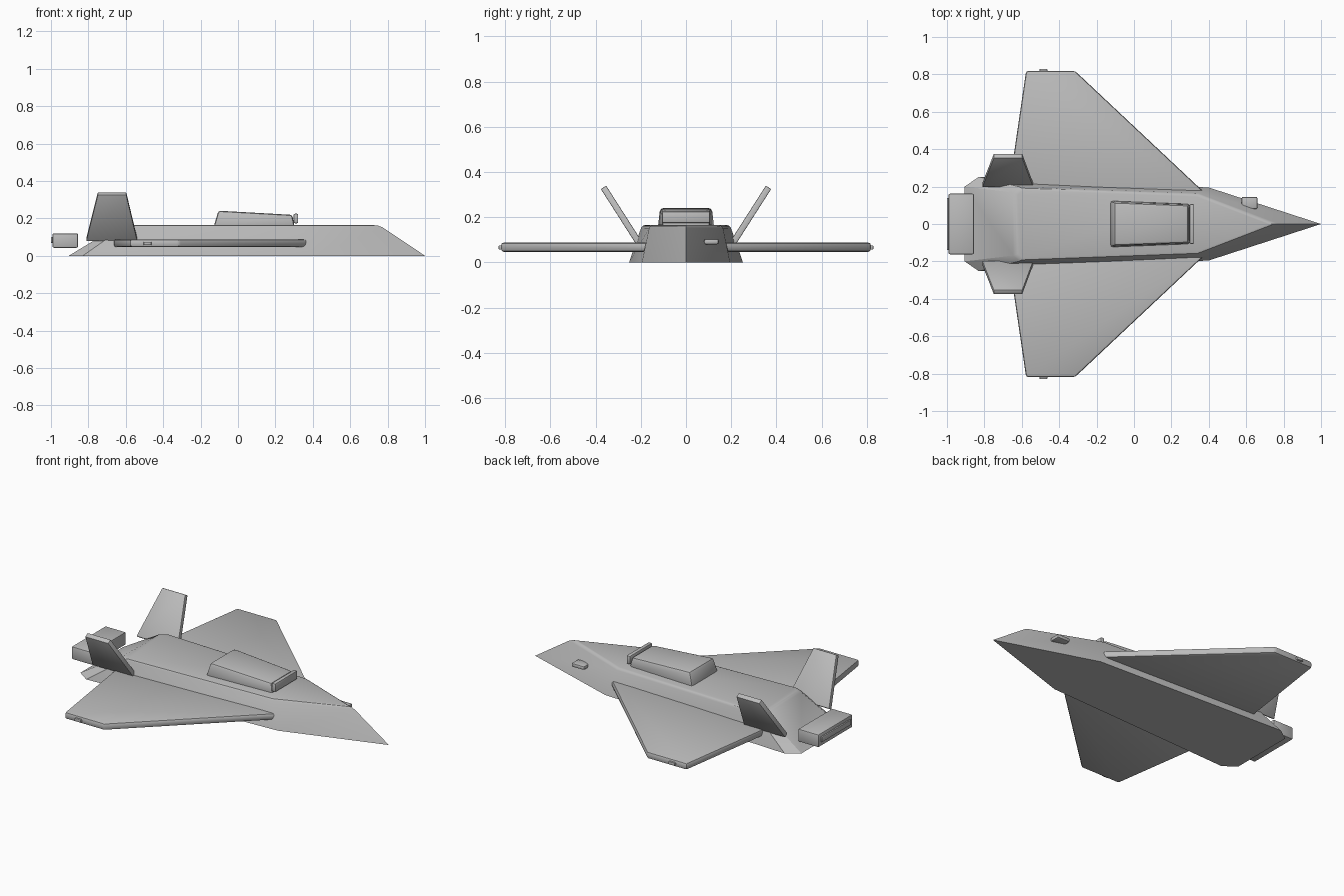
import bpy, bmesh
from mathutils import Vector

if "Cube" in bpy.data.objects:
    bpy.data.objects.remove(bpy.data.objects["Cube"])

grey = bpy.data.materials.new("hull grey")
grey.diffuse_color = (0.5, 0.5, 0.5, 1)
grey.use_nodes = True
grey.node_tree.nodes["Principled BSDF"].inputs["Base Color"].default_value = grey.diffuse_color


def loft(name, lower, upper, bevel=0.0, min_z=None, segments=2):
    """Closed solid between two matching outlines, with rounded edges."""
    bm = bmesh.new()
    lo = [bm.verts.new(p) for p in lower]
    up = [bm.verts.new(p) for p in upper]
    n = len(lo)
    bm.faces.new(lo)
    bm.faces.new(up)
    for i in range(n):
        j = (i + 1) % n
        bm.faces.new((lo[i], lo[j], up[j], up[i]))
    bmesh.ops.recalc_face_normals(bm, faces=bm.faces)
    if bevel:
        edges = [e for e in bm.edges
                 if min_z is None or all(v.co.z > min_z for v in e.verts)]
        bmesh.ops.bevel(bm, geom=edges, offset=bevel, segments=segments,
                        profile=0.5, affect='EDGES', clamp_overlap=True)
    mesh = bpy.data.meshes.new(name)
    bm.to_mesh(mesh)
    bm.free()
    obj = bpy.data.objects.new(name, mesh)
    bpy.context.collection.objects.link(obj)
    mesh.materials.append(grey)
    bpy.ops.object.select_all(action='DESELECT')
    obj.select_set(True)
    bpy.context.view_layer.objects.active = obj
    bpy.ops.object.shade_smooth_by_angle()
    return obj


def box(name, x0, x1, y0, y1, z0, z1, bevel):
    base = [(x0, y0), (x1, y0), (x1, y1), (x0, y1)]
    return loft(name, [(x, y, z0) for x, y in base],
                [(x, y, z1) for x, y in base], bevel)


def symmetric(half, z):
    """Outline from a nose point and a half profile ending at the tail."""
    return ([(x, y, z) for x, y in half]
            + [(x, -y, z) for x, y in reversed(half) if y > 0])


# Fuselage: wide flat belly, narrower deck, sloping nose and tail
belly = [(1.0, 0), (0.40, 0.195), (-0.83, 0.252), (-0.905, 0.20)]
deck = [(0.755, 0), (0.34, 0.16), (-0.60, 0.195), (-0.635, 0.165)]
loft("fuselage", symmetric(belly, 0), symmetric(deck, 0.165), 0.014, 0.1)

# Canopy with sloping roof, and the sight bar before it
loft("canopy",
     [(-0.13, -0.125, 0.155), (0.303, -0.108, 0.155),
      (0.303, 0.108, 0.155), (-0.13, 0.125, 0.155)],
     [(-0.105, -0.115, 0.241), (0.29, -0.1, 0.219),
      (0.29, 0.1, 0.219), (-0.105, 0.115, 0.241)], 0.014)
box("canopy_bar", 0.297, 0.322, -0.106, 0.106, 0.174, 0.225, 0.007)

# Engine block and exhaust lip
box("engine_block", -0.992, -0.855, -0.162, 0.162, 0.043, 0.12, 0.008)
box("exhaust_lip", -1.0, -0.98, -0.14, 0.14, 0.068, 0.1, 0.005)

# Single side sensor pod
box("sensor_pod", 0.575, 0.66, 0.08, 0.145, 0.08, 0.103, 0.008)

wing = [(0.375, 0.17), (-0.315, 0.818), (-0.577, 0.818), (-0.672, 0.17)]
for side, label in ((1, "left"), (-1, "right")):
    # Flat delta wing
    loft(label + "_wing", [(x, y * side, 0.047) for x, y in wing],
         [(x, y * side, 0.088) for x, y in wing], 0.012)

    # Wing tip lamp
    y0, y1 = sorted((0.80 * side, 0.829 * side))
    box(label + "_tip_lamp", -0.505, -0.463, y0, y1, 0.057, 0.075, 0.004)

    # Outward canted tapered tail fin
    root, tip = Vector((0, 0.207, 0.085)), Vector((0, 0.365, 0.332))
    half = Vector((0, 0.842, -0.539)) * 0.014
    outline = [(-0.812, root), (-0.538, root), (-0.597, tip), (-0.75, tip)]
    faces = [[(x, (p + half * s).y * side, (p + half * s).z)
              for x, p in outline] for s in (-1, 1)]
    loft(label + "_tail_fin", faces[0], faces[1], 0.004)
